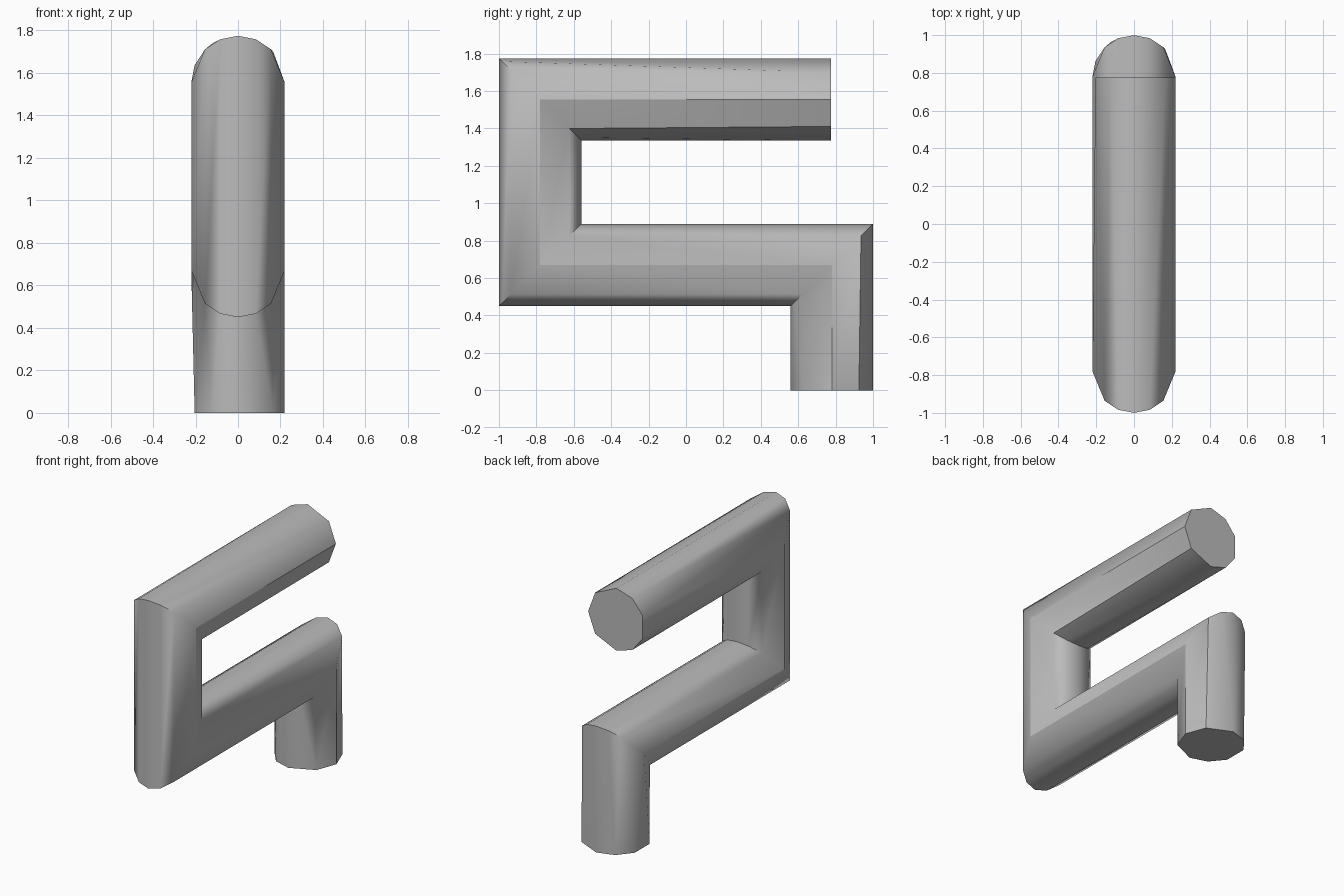
import bpy, bmesh, math
from mathutils import Vector

cube = bpy.data.objects.get("Cube")
if cube:
    bpy.data.objects.remove(cube, do_unlink=True)

R = 0.22
END_ANGLES = [0, 41, 90, 124, 158, 202, 236, 270, 319]
BEND_ANGLES = [0, 45, 67.5, 90, 112.5, 135, 180, 225, 247.5, 270, 292.5, 315]

# Sections along the bent tube: centre (y, z), section axis (y, z), angles
SECTIONS = [
    ((0.775, 1.555), (0, 1), END_ANGLES),
    ((-0.78, 1.555), (-1, 1), BEND_ANGLES),
    ((-0.78, 0.67), (-1, -1), BEND_ANGLES),
    ((0.78, 0.67), (-1, -1), BEND_ANGLES),
    ((0.78, 0.0), (-1, 0), END_ANGLES),
]


def add_ring(bm, centre, axis, angles):
    """Section of the tube; diagonal axes give the mitred corners."""
    c, a = Vector((0, *centre)), Vector((0, *axis))
    return [bm.verts.new(c + Vector((R * math.cos(t), 0, 0)) + a * R * math.sin(t))
            for t in map(math.radians, angles)]


def stitch(bm, ring_a, ang_a, ring_b, ang_b):
    """Join two rings by angle: quads where they match, triangles elsewhere."""
    na, nb = len(ring_a), len(ring_b)
    i = j = 0
    while i < na or j < nb:
        next_a = (ang_a + [360])[i + 1] if i < na else 999
        next_b = (ang_b + [360])[j + 1] if j < nb else 999
        a, b = ring_a[i % na], ring_b[j % nb]
        step_a = next_a <= next_b + 8
        step_b = next_b <= next_a + 8
        face = [a]
        if step_a:
            i += 1
            face.append(ring_a[i % na])
        if step_b:
            j += 1
            face.append(ring_b[j % nb])
        face.append(b)
        bm.faces.new(face)


# Bent tube
bm = bmesh.new()
rings = [add_ring(bm, *s) for s in SECTIONS]
for k in range(len(rings) - 1):
    stitch(bm, rings[k], SECTIONS[k][2], rings[k + 1], SECTIONS[k + 1][2])

# Flat end caps
bm.faces.new(rings[0])
bm.faces.new(rings[-1])
bmesh.ops.recalc_face_normals(bm, faces=bm.faces)

mesh = bpy.data.meshes.new("bent_tube")
bm.to_mesh(mesh)
bm.free()
tube = bpy.data.objects.new("bent_tube", mesh)
bpy.context.collection.objects.link(tube)

# Plain grey material
grey = bpy.data.materials.new("light_grey")
grey.use_nodes = True
colour = (0.5, 0.5, 0.5, 1)
grey.diffuse_color = colour
grey.node_tree.nodes["Principled BSDF"].inputs["Base Color"].default_value = colour
mesh.materials.append(grey)

# Smooth the rounded sides, keep corners and caps crisp
bpy.ops.object.select_all(action="DESELECT")
tube.select_set(True)
bpy.context.view_layer.objects.active = tube
bpy.ops.object.shade_smooth_by_angle(angle=math.radians(40))
